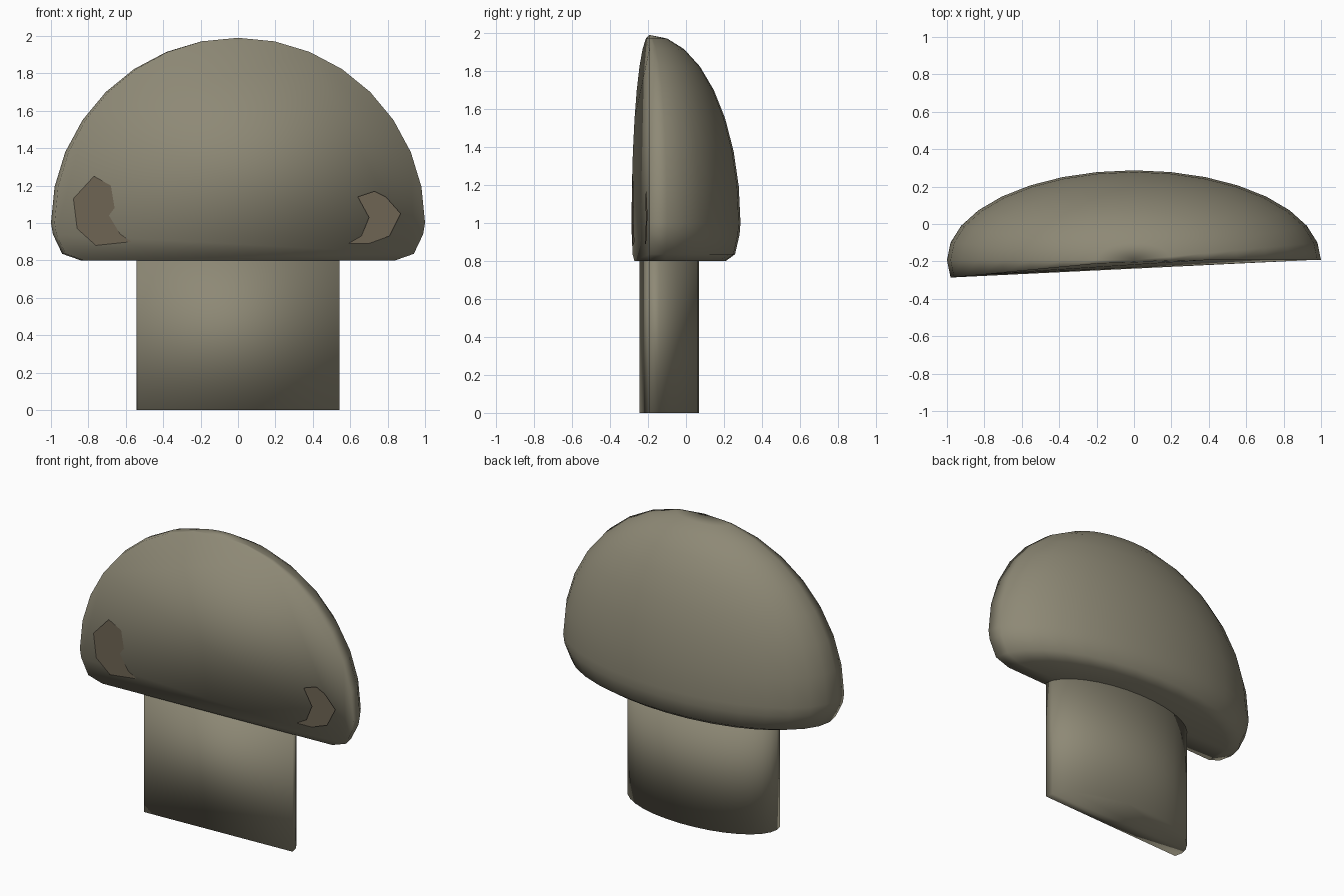
import bpy, bmesh
from math import sin, cos, pi

if "Cube" in bpy.data.objects:
    bpy.data.objects.remove(bpy.data.objects["Cube"])

STEP = pi / 16
Y0, SY = -0.193, 0.48          # lathe axis and depth squash

mat = bpy.data.materials.new("mushroom_beige")
mat.diffuse_color = (0.27, 0.25, 0.18, 1)
mat.use_nodes = True
mat.node_tree.nodes["Principled BSDF"].inputs["Base Color"].default_value = mat.diffuse_color
dark = bpy.data.materials.new("patch_brown")
dark.diffuse_color = (0.16, 0.13, 0.09, 1)
dark.use_nodes = True
dark.node_tree.nodes["Principled BSDF"].inputs["Base Color"].default_value = dark.diffuse_color


def finish(bm, name, material, smooth=True):
    me = bpy.data.meshes.new(name)
    for f in bm.faces:
        f.smooth = smooth
    bm.to_mesh(me)
    bm.free()
    me.materials.append(material)
    ob = bpy.data.objects.new(name, me)
    bpy.context.collection.objects.link(ob)
    return ob


def half_lathe(name, profile, apex=None):
    """Spin a profile slightly past half a turn and close the open sides."""
    bm = bmesh.new()
    cols = [[bm.verts.new((r * cos(i * STEP), Y0 + SY * r * sin(i * STEP), z))
             for r, z in profile] for i in range(18)]
    for a, b in zip(cols, cols[1:]):
        for j in range(len(profile) - 1):
            bm.faces.new((a[j], a[j + 1], b[j + 1], b[j]))
    tip = []
    if apex is not None:
        top = bm.verts.new((0, Y0, apex))
        tip = [top]
        for a, b in zip(cols, cols[1:]):
            bm.faces.new((top, a[0], b[0]))
    else:
        bm.faces.new([c[0] for c in cols])
    bm.faces.new([c[-1] for c in cols])                  # underside
    bm.faces.new(tip + cols[0] + cols[-1][::-1])         # cut front
    bmesh.ops.recalc_face_normals(bm, faces=bm.faces[:])
    return finish(bm, name, mat)


# Domed cap with a rolled lower lip
dome = [(sin(i * STEP), 1 + 0.99 * cos(i * STEP)) for i in range(1, 9)]
half_lathe("cap", dome + [(0.99, 0.94), (0.94, 0.835), (0.84, 0.8)], 1.99)

# Straight stem
half_lathe("stem", [(0.543, 0.81), (0.543, 0)])

# Flat dark patches on the cut front
patches = {
    "left_patch": [(-.88, 1.13), (-.77, 1.25), (-.68, 1.2), (-.66, 1.08), (-.69, 1.04),
                   (-.63, .94), (-.57, .9), (-.76, .88), (-.86, .97)],
    "right_patch": [(.64, 1.14), (.73, 1.17), (.79, 1.14), (.87, 1.05), (.81, .93),
                    (.7, .89), (.59, .89), (.66, .93), (.7, 1.03)],
}
for name, pts in patches.items():
    bm = bmesh.new()
    f = bm.faces.new([bm.verts.new((x, Y0 - 0.051 + 0.047 * x, z)) for x, z in pts])
    f.normal_update()
    if f.normal.y > 0:
        f.normal_flip()
    finish(bm, name, dark, False)
